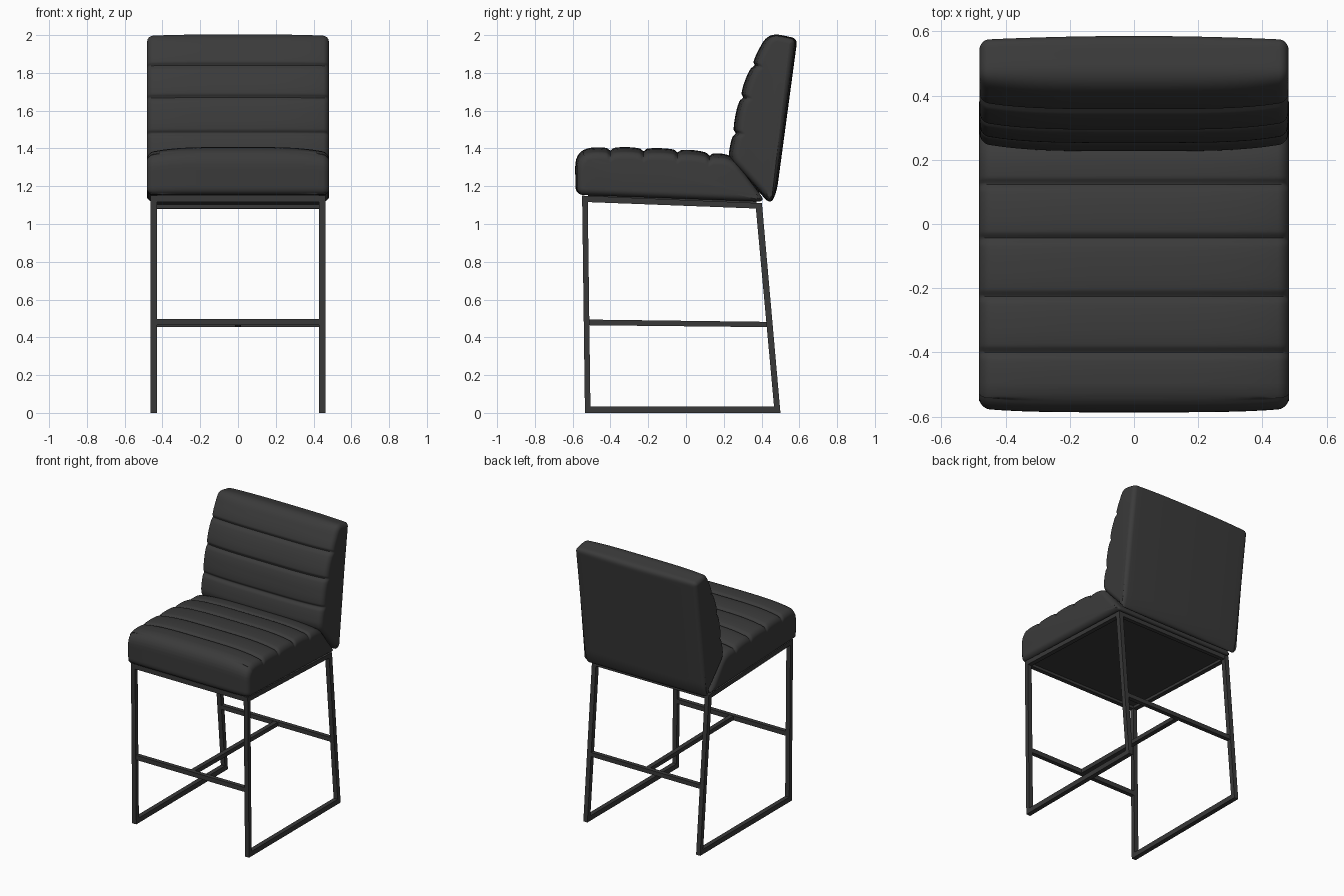
import bpy, bmesh, math
from mathutils import Vector

if "Cube" in bpy.data.objects:
    bpy.data.objects.remove(bpy.data.objects["Cube"])


def material(name, value):
    m = bpy.data.materials.new(name)
    m.diffuse_color = (value, value, value, 1)
    m.use_nodes = True
    m.node_tree.nodes["Principled BSDF"].inputs["Base Color"].default_value = m.diffuse_color
    return m


LEATHER = material("charcoal leather", 0.043)
METAL = material("dark metal", 0.04)


def finish(name, bm, mat, angle=None):
    bmesh.ops.recalc_face_normals(bm, faces=bm.faces)
    mesh = bpy.data.meshes.new(name)
    bm.to_mesh(mesh)
    bm.free()
    mesh.materials.append(mat)
    obj = bpy.data.objects.new(name, mesh)
    bpy.context.collection.objects.link(obj)
    if angle:
        bpy.ops.object.select_all(action='DESELECT')
        obj.select_set(True)
        bpy.context.view_layer.objects.active = obj
        bpy.ops.object.shade_smooth_by_angle(angle=math.radians(angle))
    return obj


def rounded_outline(corners, step=0.007):
    """Round (y, z, cut) corners with curves, then space the points evenly."""
    pts, n = [], len(corners)
    for i, (y, z, cut) in enumerate(corners):
        c = Vector((y, z))
        a = c + (Vector(corners[i - 1][:2]) - c).normalized() * cut
        b = c + (Vector(corners[(i + 1) % n][:2]) - c).normalized() * cut
        for k in range(9):
            t = k / 8
            pts.append(a * (1 - t) ** 2 + c * 2 * t * (1 - t) + b * t * t)
    pts.append(pts[0])
    out, carry = [], 0.0
    for p, q in zip(pts, pts[1:]):
        length = (q - p).length
        while carry < length:
            out.append(p.lerp(q, carry / length))
            carry += step
        carry -= length
    return out


def cushion(name, corners, half, radius, shape):
    """Loft an outline along x, with rounded ends; shape() adds crown and channels."""
    outline = rounded_outline(corners)
    n = len(outline)
    normals = []
    for i in range(n):
        d = outline[(i + 3) % n] - outline[i - 3]
        normals.append(Vector((d.y, -d.x)).normalized())
    stations = []
    for k in range(8):
        a = math.pi / 2 * k / 7
        stations.append((half - radius + radius * math.sin(a), radius * (1 - math.cos(a))))
    inner = half - radius
    stations = ([(-x, s) for x, s in reversed(stations)]
                + [(inner * (k / 10 - 1), 0) for k in range(1, 20)] + stations)
    bm = bmesh.new()
    rings = []
    for x, inset in stations:
        ring = []
        for p, nor in zip(outline, normals):
            y, z = shape(p, nor, abs(x) / half, p - nor * inset)
            ring.append(bm.verts.new((x, y, z)))
        rings.append(ring)
    for a, b in zip(rings, rings[1:]):
        for i in range(n):
            bm.faces.new((a[i], a[(i + 1) % n], b[(i + 1) % n], b[i]))
    bm.faces.new(rings[0])
    bm.faces.new(rings[-1])
    return finish(name, bm, LEATHER, 50)


def channel(v, seams):
    """Depth of the stitched channels at position v."""
    return sum(0.013 * math.exp(-((v - s) / 0.011) ** 2)
               + 0.006 * math.exp(-((v - s) / 0.04) ** 2) for s in seams)


def seat_shape(p, nor, u, q):
    y, z = q
    if nor.y > 0.6:
        z -= channel(p.x, (-0.40, -0.225, -0.045, 0.125))
    z -= 0.03 * u ** 4 * max(0, (p.y - 1.15) / 0.25)
    if nor.x < -0.5:
        y += 0.012 * u ** 4
    return y, z


def back_shape(p, nor, u, q):
    y, z = q
    if nor.x < -0.6 and p.y > 1.38:
        y += channel(p.y, (1.48, 1.67, 1.84))
    front = max(0, -nor.x)
    y += 0.025 * u ** 4 * front - 0.012 * u ** 2 * max(0, nor.x)
    z -= 0.008 * u ** 4 * max(0, nor.y)
    return y, z


# Upholstered seat and back
cushion("seat_cushion", [
    (-0.585, 1.155, 0.045), (0.42, 1.118, 0.04), (0.25, 1.365, 0.06),
    (0.0, 1.397, 0.10), (-0.40, 1.41, 0.10), (-0.588, 1.40, 0.10)],
    0.483, 0.035, seat_shape)
cushion("back_cushion", [
    (0.45, 1.10, 0.045), (0.482, 1.18, 0.04), (0.59, 1.982, 0.035),
    (0.435, 2.015, 0.07), (0.345, 1.85, 0.08), (0.28, 1.67, 0.08),
    (0.243, 1.48, 0.08), (0.222, 1.345, 0.04)],
    0.481, 0.03, back_shape)


# Side frames: a leg pair, floor rail and seat rail cut from one profile
OUTER = [(-0.55, 1.15), (-0.535, 0), (0.50, 0), (0.402, 1.11)]
INNER = [(-0.52, 1.116), (-0.506, 0.035), (0.466, 0.035), (0.37, 1.082)]


def side_frame(name, x0, x1):
    bm = bmesh.new()
    loops = [[bm.verts.new((x, y, z)) for y, z in prof]
             for x in (x0, x1) for prof in (OUTER, INNER)]
    o0, i0, o1, i1 = loops
    for k in range(4):
        j = (k + 1) % 4
        for a, b in ((o0, i0), (i0, i1), (i1, o1), (o1, o0)):
            bm.faces.new((a[k], a[j], b[j], b[k]))
    finish(name, bm, METAL)


side_frame("right_side_frame", 0.43, 0.462)
side_frame("left_side_frame", -0.462, -0.43)


def bar(name, x0, x1, front, back):
    """Box bar whose front and back ends are (y, z low, z high)."""
    bm = bmesh.new()
    v = [bm.verts.new((x, y, z)) for x in (x0, x1)
         for y, lo, hi in (front, back) for z in (lo, hi)]
    for f in ((0, 1, 3, 2), (4, 5, 7, 6), (0, 1, 5, 4),
              (2, 3, 7, 6), (0, 2, 6, 4), (1, 3, 7, 5)):
        bm.faces.new([v[i] for i in f])
    finish(name, bm, METAL)


# Cross rails under the seat and the H-shaped footrest
bar("front_seat_rail", -0.43, 0.43, (-0.55, 1.116, 1.15), (-0.52, 1.116, 1.149))
bar("back_seat_rail", -0.43, 0.43, (0.372, 1.081, 1.111), (0.402, 1.08, 1.11))
bar("front_footrest", -0.43, 0.43, (-0.541, 0.464, 0.496), (-0.511, 0.464, 0.496))
bar("back_footrest", -0.43, 0.43, (0.427, 0.454, 0.484), (0.457, 0.454, 0.484))
bar("middle_stretcher", -0.016, 0.016, (-0.511, 0.464, 0.494), (0.427, 0.454, 0.482))
# Flat panel closing the underside of the seat
bar("seat_base_panel", -0.43, 0.43, (-0.52, 1.135, 1.16), (0.372, 1.10, 1.13))
